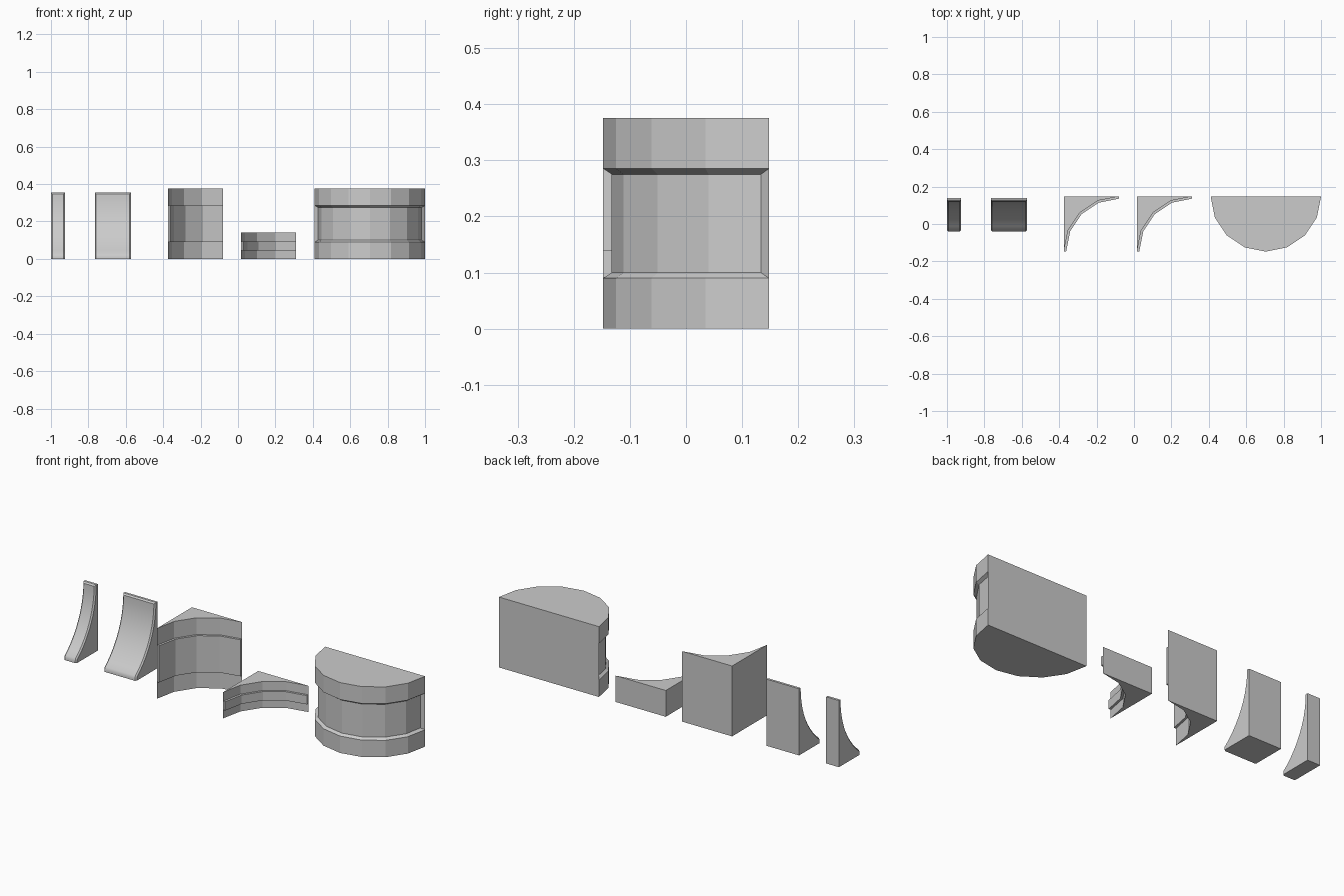
import bpy, bmesh, math

if "Cube" in bpy.data.objects:
    bpy.data.objects.remove(bpy.data.objects["Cube"])

R = 0.295      # arc radius shared by the curved blocks
Y = 0.1475     # half depth of the curved blocks


def finish(bm, name):
    bmesh.ops.recalc_face_normals(bm, faces=bm.faces)
    me = bpy.data.meshes.new(name)
    bm.to_mesh(me)
    bm.free()
    ob = bpy.data.objects.new(name, me)
    bpy.context.collection.objects.link(ob)
    return ob


def loft(name, rings):
    """Stack closed rings of (x, y) at given heights and cap both ends."""
    bm = bmesh.new()
    loops = [[bm.verts.new((x, y, z)) for x, y in ring] for z, ring in rings]
    n = len(loops[0])
    for a, b in zip(loops, loops[1:]):
        for i in range(n):
            j = (i + 1) % n
            bm.faces.new((a[i], a[j], b[j], b[i]))
    bm.faces.new(loops[0])
    bm.faces.new(loops[-1])
    bmesh.ops.remove_doubles(bm, verts=bm.verts, dist=1e-5)
    bmesh.ops.dissolve_degenerate(bm, edges=bm.edges, dist=1e-5)
    return finish(bm, name)


def arc(cx, cy, r, a0, a1, n):
    return [(cx + r * math.cos(math.radians(a0 + (a1 - a0) * i / n)),
             cy + r * math.sin(math.radians(a0 + (a1 - a0) * i / n)))
            for i in range(n + 1)]


# Curved wedge: concave front, chamfered around the sloping face
def wedge(name, x0, x1):
    back, top, r, segs = 0.14, 0.355, 0.43, 10
    end = math.degrees(math.asin((top - 0.02) / r))
    curve = arc(0.12 - r, top, r, 0, -end, segs)
    front_y = curve[-1][0]
    profile = [(back, 0), (back, top)] + curve + [(front_y, 0)]
    bm = bmesh.new()
    sides = [[bm.verts.new((x, y, z)) for y, z in profile] for x in (x0, x1)]
    a, b = sides
    n = len(profile)
    for i in range(n):
        j = (i + 1) % n
        bm.faces.new((a[i], a[j], b[j], b[i]))
    bm.faces.new(a)
    bm.faces.new(b)
    bmesh.ops.recalc_face_normals(bm, faces=bm.faces)
    chain = []
    for s in sides:
        chain += [bm.edges.get((s[i], s[i + 1])) for i in range(2, n - 1)]
    chain += [bm.edges.get((a[i], b[i])) for i in (2, n - 2)]
    bmesh.ops.bevel(bm, geom=chain, offset=0.007, segments=1,
                    profile=0.5, affect='EDGES', clamp_overlap=True)
    ob = finish(bm, name)
    bpy.ops.object.select_all(action='DESELECT')
    ob.select_set(True)
    bpy.context.view_layer.objects.active = ob
    bpy.ops.object.shade_smooth_by_angle(angle=math.radians(25))


# Concave corner block with a raised band
def corner_block(name, x0, height, z1, z2):
    cx = x0 + R
    out = arc(cx, -Y, R, 180, 90, 4)
    band = arc(cx, -Y, R - 0.012, 180, 90, 4)
    o = [out[0]] + out + [out[-1], (x0, Y)]
    p = [out[0]] + band + [out[-1], (x0, Y)]
    loft(name, [(0, o), (z1, o), (z1, p), (z2, p), (z2, o), (height, o)])


# Half-round block with a bevelled recessed panel
def half_round_block(name, cx):
    out = arc(cx, Y, R, 180, 360, 8)
    inner = arc(cx, Y, R - 0.015, 180, 360, 8)
    for i, s in ((0, 1), (-1, -1)):
        inner[i] = (inner[i][0] + s * 0.003, Y - 0.014)
    o = [out[0]] + out + [out[-1]]
    p = [out[0]] + inner + [out[-1]]
    loft(name, [(0, o), (0.09, o), (0.10, p),
                (0.275, p), (0.285, o), (0.375, o)])


wedge("narrow_curved_wedge", -1.0, -0.925)
wedge("wide_curved_wedge", -0.765, -0.573)
corner_block("tall_concave_corner", -0.375, 0.375, 0.09, 0.285)
corner_block("low_concave_corner", 0.016, 0.14, 0.045, 0.092)
half_round_block("half_round_block", 0.705)
